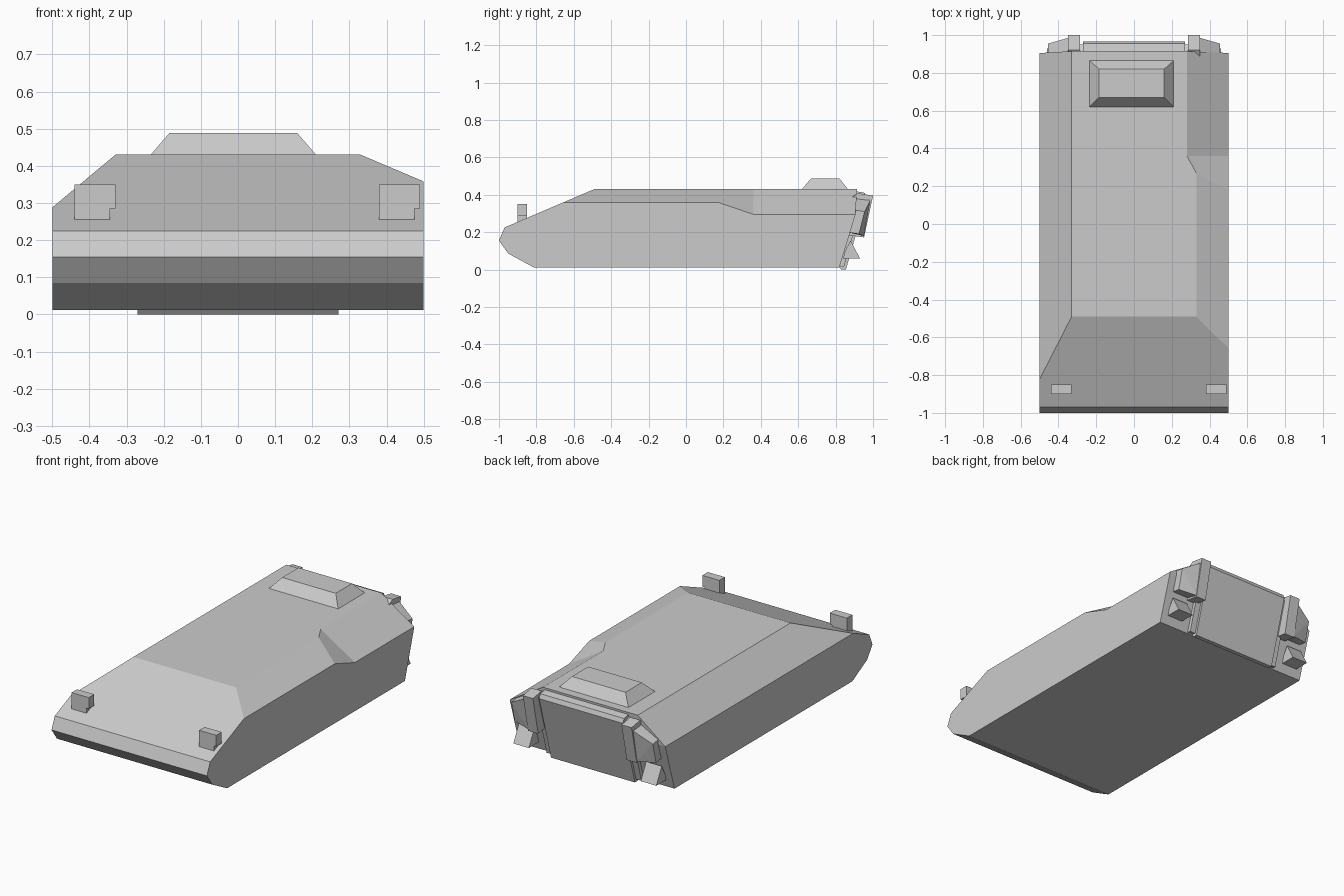
import bpy, bmesh
from mathutils import Vector

if "Cube" in bpy.data.objects:
    bpy.data.objects.remove(bpy.data.objects["Cube"])


def make(name, bm):
    bmesh.ops.recalc_face_normals(bm, faces=bm.faces)
    me = bpy.data.meshes.new(name)
    bm.to_mesh(me)
    bm.free()
    ob = bpy.data.objects.new(name, me)
    bpy.context.collection.objects.link(ob)
    return ob


def prism(profile, lo, hi, axis='X'):
    """Extrude a (y,z) profile along X or an (x,z) profile along Y."""
    bm = bmesh.new()
    place = (lambda a, b, t: (t, a, b)) if axis == 'X' else (lambda a, b, t: (a, t, b))
    face = bm.faces.new([bm.verts.new(place(a, b, lo)) for a, b in profile])
    ext = bmesh.ops.extrude_face_region(bm, geom=[face])
    moved = [g for g in ext['geom'] if isinstance(g, bmesh.types.BMVert)]
    bmesh.ops.translate(bm, verts=moved, vec=place(0, 0, hi - lo))
    return bm


def clip(bm, co, normal):
    """Remove everything on the normal side of a plane and cap the cut."""
    geom = bm.verts[:] + bm.edges[:] + bm.faces[:]
    cut = bmesh.ops.bisect_plane(bm, geom=geom, plane_co=co, plane_no=normal,
                                 clear_outer=True)['geom_cut']
    bmesh.ops.edgeloop_fill(bm, edges=[e for e in cut if isinstance(e, bmesh.types.BMEdge)])


def hull(name, pts):
    bm = bmesh.new()
    for p in pts:
        bm.verts.new(p)
    bmesh.ops.convex_hull(bm, input=bm.verts)
    bmesh.ops.dissolve_limit(bm, angle_limit=0.01, verts=bm.verts, edges=bm.edges)
    return make(name, bm)


# Hull: side profile with sloped shoulders
side = [(-0.97, 0.225), (-1, 0.155), (-0.95, 0.085), (-0.815, 0.012), (0.82, 0.012),
        (0.905, 0.29), (0.915, 0.43), (-0.49, 0.43)]
bm = prism(side, -0.5, 0.5)
clip(bm, (-0.33, 0, 0.43), (-0.142, 0, 0.17))
clip(bm, (0.33, 0, 0.43), (0.072, 0, 0.17))
body = make("hull_body", bm)

# Steeper rear right shoulder with an angled transition
p1, p2, p4 = Vector((0.28, 0.36, 0.43)), Vector((0.33, 0.27, 0.43)), Vector((0.5, 0.36, 0.295))
bm = prism([(0, 0.2), (1.2, 0.2), (1.2, 0.7), (0, 0.7)], 0.1, 0.7)
clip(bm, p1, (-0.135, 0, -0.22))
clip(bm, p1, -(p2 - p1).cross(p4 - p1))
cutter = make("shoulder_cutter", bm)
cutter.hide_render = True
cutter.hide_set(True)
mod = body.modifiers.new("shoulder", 'BOOLEAN')
mod.operation, mod.solver, mod.object = 'DIFFERENCE', 'EXACT', cutter

# Raised roof hatch with bevelled sides
hull("roof_hatch", [(x, y, 0.43) for x in (-0.235, 0.21) for y in (0.62, 0.865)] +
     [(x, y, 0.488) for x in (-0.185, 0.16) for y in (0.67, 0.82)])

# Stepped headlights
lamp = [(0, 0.255), (0.095, 0.255), (0.095, 0.285), (0.11, 0.285), (0.11, 0.35), (0, 0.35)]
for tag, x in (("left", -0.44), ("right", 0.38)):
    make("headlight_" + tag, prism([(x + a, z) for a, z in lamp], -0.9, -0.85, 'Y'))

# Rear door
make("rear_door", prism([(0.82, 0.012), (0.83, 0), (0.855, 0), (0.965, 0.385),
                         (0.955, 0.41), (0.9, 0.42)], -0.27, 0.27))

# Rear fittings on both sides
for tag, s in (("left", -1), ("right", 1)):
    def rear(name, profile, x0, x1):
        make(name + "_" + tag, prism(profile, s * x0, s * x1))
    rear("door_frame", [(0.81, 0.02), (0.845, 0.015), (0.95, 0.385), (0.9, 0.41)], 0.27, 0.305)
    rear("rear_post", [(0.86, 0.185), (0.952, 0.172), (1.0, 0.395), (0.92, 0.408), (0.89, 0.39)],
         0.285, 0.35)
    rear("mud_flap", [(0.85, 0.1), (0.88, 0.155), (0.93, 0.06), (0.84, 0.06)], 0.36, 0.46)
    hull("tail_light_" + tag, [(s * x, y, z) for x, y, z in (
        (0.35, 0.985, 0.37), (0.35, 0.95, 0.18), (0.455, 0.955, 0.31), (0.455, 0.925, 0.19),
        (0.35, 0.89, 0.38), (0.35, 0.86, 0.2), (0.455, 0.89, 0.32), (0.455, 0.86, 0.2))])
